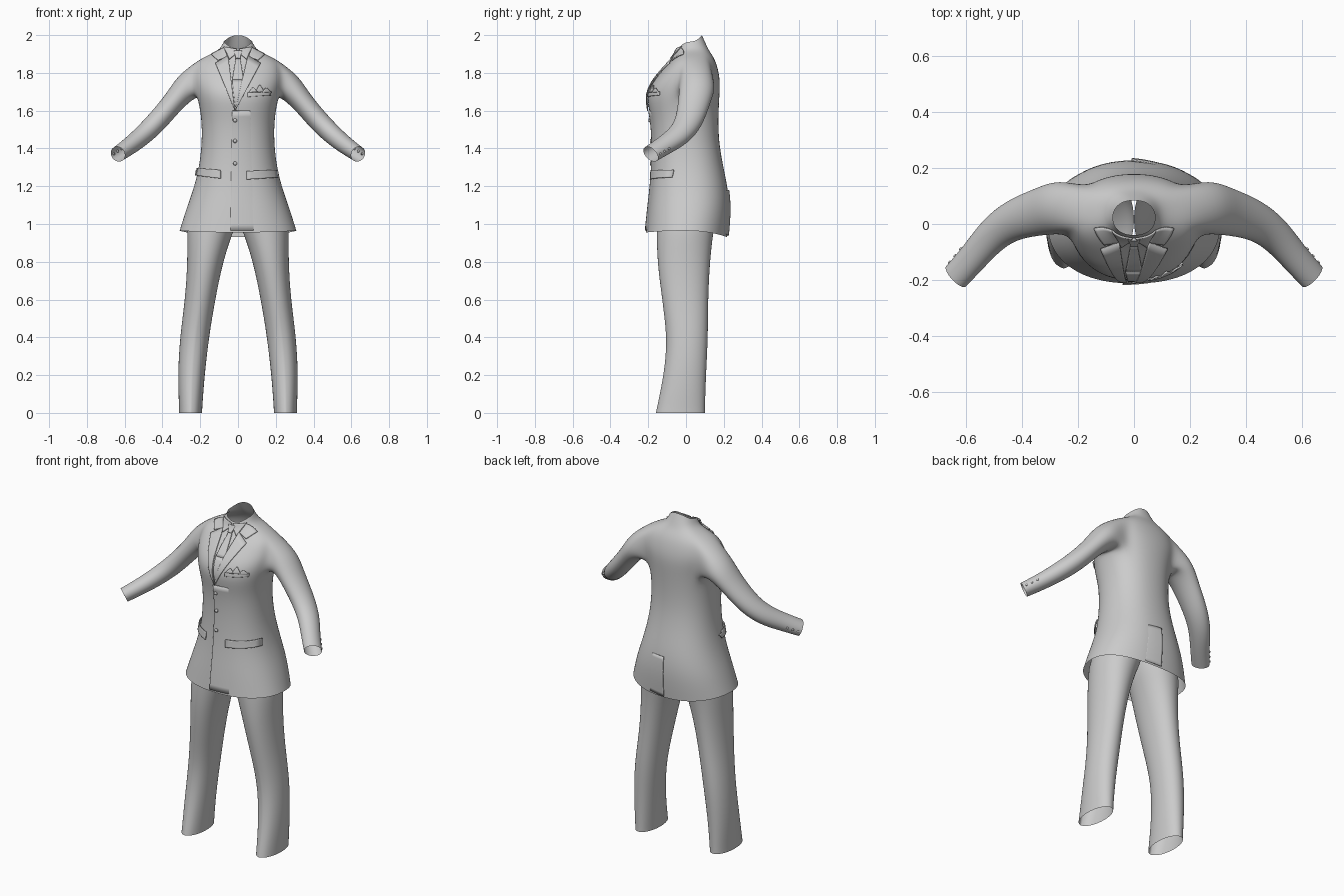
import bpy, bmesh, math
from mathutils import Vector
from mathutils.bvhtree import BVHTree

if "Cube" in bpy.data.objects:
    bpy.data.objects.remove(bpy.data.objects["Cube"])


def finish(bm, name, mods=()):
    bmesh.ops.recalc_face_normals(bm, faces=bm.faces)
    for f in bm.faces:
        f.smooth = True
    me = bpy.data.meshes.new(name)
    bm.to_mesh(me)
    bm.free()
    ob = bpy.data.objects.new(name, me)
    bpy.context.collection.objects.link(ob)
    for kind, props in mods:
        m = ob.modifiers.new(kind.title(), kind)
        for k, v in props.items():
            setattr(m, k, v)
    return ob


def spow(v, e):
    return math.copysign(abs(v) ** e, v)


def bridge(bm, a, b, closed):
    n = len(a)
    for i in range(n if closed else n - 1):
        bm.faces.new((a[i], a[(i + 1) % n], b[(i + 1) % n], b[i]))


SMOOTH = [('MIRROR', dict(use_axis=(True, False, False), merge_threshold=0.0005)),
          ('SUBSURF', dict(levels=2, render_levels=2))]

# Jacket half rings: z front, z side, z back, half width, y front, y back
RINGS = [
    (.955, .965, .93, .312, -.215, .22), (1.08, 1.08, 1.08, .276, -.203, .234),
    (1.20, 1.20, 1.20, .232, -.188, .222), (1.32, 1.32, 1.32, .204, -.180, .195),
    (1.44, 1.44, 1.44, .192, -.178, .175), (1.56, 1.56, 1.56, .194, -.186, .172),
    (1.67, 1.665, 1.67, .214, -.212, .178), (1.74, 1.74, 1.74, .232, -.185, .182),
    (1.80, 1.80, 1.80, .238, -.138, .176), (1.84, 1.865, 1.87, .218, -.10, .156),
    (1.88, 1.90, 1.915, .145, -.065, .125), (1.90, 1.925, 1.94, .095, -.052, .112),
    (1.93, 1.965, 2.0, .076, -.04, .085)]
# Sleeve sections: centre, depth radius, height radius
SLEEVE = [
    ((.270, .062, 1.730), .100, .078), ((.332, .045, 1.657), .088, .058),
    ((.430, .018, 1.540), .076, .058), ((.505, -.035, 1.468), .066, .054),
    ((.570, -.115, 1.415), .056, .048), ((.636, -.187, 1.370), .054, .043)]
COLS, J0, J1, R0, R1 = 12, 5, 9, 6, 9       # armhole columns and rows


def build_jacket():
    bm = bmesh.new()
    g = []
    for zf, zs, zb, rx, yf, yb in RINGS:
        row = []
        for j in range(COLS + 1):
            a = math.pi * (j / COLS - .5)
            s, c = math.sin(a), max(0, math.cos(a))
            if j in (0, COLS):
                c = 0
            z = zs + ((zf if s < 0 else zb) - zs) * s * s
            row.append(bm.verts.new((rx * c ** .88, (yf + yb) / 2 + (yb - yf) / 2 * spow(s, .9), z)))
        g.append(row)
    for r in range(len(g) - 1):
        for j in range(COLS):
            if not (R0 <= r < R1 and J0 <= j < J1):
                bm.faces.new((g[r][j], g[r][j + 1], g[r + 1][j + 1], g[r + 1][j]))
    # sleeve grows out of the armhole loop
    loop = ([g[R0][j] for j in range(J0, J1)] + [g[r][J1] for r in range(R0, R1)] +
            [g[R1][j] for j in range(J1, J0, -1)] + [g[r][J0] for r in range(R1, R0, -1)])
    n = len(loop)
    start = 1.5 * math.pi - (J1 - J0) * math.pi / n
    pts = [Vector((.21, .05, 1.77))] + [Vector(s[0]) for s in SLEEVE]
    for i, (_, rd, rh) in enumerate(SLEEVE, 1):
        t = (pts[min(i + 1, len(pts) - 1)] - pts[i - 1]).normalized()
        u = (Vector((0, 1, 0)) - t * t.y).normalized()
        w = t.cross(u)
        ring = []
        for k in range(n):
            a = start + 2 * math.pi * k / n
            ring.append(bm.verts.new(pts[i] + u * rd * math.cos(a) + w * rh * math.sin(a)))
        bridge(bm, loop, ring, True)
        loop = ring
    bmesh.ops.delete(bm, geom=[v for v in bm.verts if not v.link_faces], context='VERTS')
    return finish(bm, 'jacket', SMOOTH)


# Trouser sections: z, inner x, outer x, y front, y back
LEG = [(0, .19, .312, -.158, .102), (.03, .189, .312, -.152, .102), (.2, .177, .319, -.116, .107),
       (.4, .154, .308, -.096, .118), (.6, .121, .280, -.128, .118), (.8, .080, .267, -.154, .128),
       (.95, .030, .270, -.157, .145), (1.02, .0, .262, -.157, .16), (1.16, .0, .21, -.14, .175)]


def build_trousers():
    bm = bmesh.new()
    crease = bm.edges.layers.float.new('crease_edge')
    prev, n = None, 16
    for z, x0, x1, y0, y1 in LEG:
        ring = []
        for k in range(n):
            a = 2 * math.pi * k / n - math.pi / 2
            ring.append(bm.verts.new(((x0 + x1) / 2 + (x1 - x0) / 2 * 1.02 * spow(math.cos(a), .92),
                                      (y0 + y1) / 2 + (y1 - y0) / 2 * 1.01 * math.sin(a), z)))
        if prev:
            bridge(bm, prev, ring, True)
            if z < .7:
                bm.edges.get((prev[0], ring[0]))[crease] = .8
        prev = ring
    return finish(bm, 'trousers', [('MIRROR', dict(use_mirror_merge=False)), SMOOTH[1]])


jacket = build_jacket()
build_trousers()
bpy.context.view_layer.update()
tree = BVHTree.FromObject(jacket, bpy.context.evaluated_depsgraph_get())


def on_cloth(x, z, lift, side=-1):
    """Point lifted off the front (side -1) or back (side 1) of the jacket."""
    p, nrm, _, _ = tree.ray_cast(Vector((x, side * .6, z)), Vector((0, -side, 0)))
    if p is None:
        p, nrm, _, _ = tree.find_nearest(Vector((x, side * .03, z)))
    if nrm.y * side < 0:
        nrm = -nrm
    return p + nrm * lift


def patch(name, corners, lift0, lift1=None, thick=.006, side=-1, n=8):
    """Four-cornered x,z panel laid over the jacket, lift going from first to second side."""
    lift1 = lift0 if lift1 is None else lift1
    a, b, c, d = [Vector(p) for p in corners]
    bm = bmesh.new()
    prev = None
    for i in range(n + 1):
        v = i / n
        row = []
        for k in range(n + 1):
            u = k / n
            q = a.lerp(b, u).lerp(d.lerp(c, u), v)
            row.append(bm.verts.new(on_cloth(q.x, q.y, lift0 + (lift1 - lift0) * u, side)))
        if prev:
            bridge(bm, prev, row, False)
        prev = row
    bmesh.ops.remove_doubles(bm, verts=bm.verts, dist=.0002)
    return finish(bm, name, [('SOLIDIFY', dict(thickness=thick, offset=0))])


def button(name, pos, normal, r):
    bm = bmesh.new()
    bmesh.ops.create_cone(bm, cap_ends=True, segments=16, radius1=r, radius2=r * .8, depth=.008)
    ob = finish(bm, name)
    ob.location = pos
    ob.rotation_euler = Vector(normal).to_track_quat('Z', 'Y').to_euler()


# Lapels, jacket collar and shirt collar on both sides
for s, tag in ((1, 'left'), (-1, 'right')):
    def m(pts):
        return [(s * x, z) for x, z in pts]
    tip = (-.015 * s, 1.60)
    patch('lapel_' + tag, m([tip, tip, (.118, 1.845), (.052, 1.885)]), .009, n=10)
    patch('jacket_collar_' + tag, m([(.055, 1.882), (.105, 1.862), (.14, 1.893), (.07, 1.93)]), .007)
    patch('shirt_collar_' + tag, m([(.012, 1.895), (.045, 1.865), (.072, 1.935), (.006, 1.922)]), .010)

# Tie
patch('tie_knot', [(-.012, 1.872), (.012, 1.872), (.02, 1.912), (-.02, 1.912)], .009, thick=.01)
patch('tie_blade', [(-.03, 1.76), (.03, 1.76), (.012, 1.872), (-.012, 1.872)], .004)
patch('tie_tip', [(-.014, 1.62), (-.008, 1.62), (.03, 1.76), (-.03, 1.76)], .004)

# Front overlap and back vent
patch('front_overlap', [(-.04, .966), (.09, .966), (.07, 1.60), (-.03, 1.60)], .005, -.003, .005, n=20)
patch('back_vent', [(-.008, .94), (.10, .945), (.08, 1.18), (-.008, 1.18)], .006, -.003, .005, side=1, n=12)

# Hip pockets
patch('pocket_flap_left', [(.045, 1.235), (.205, 1.245), (.20, 1.285), (.045, 1.28)], .008, .010)
patch('pocket_flap_right', [(-.09, 1.24), (-.215, 1.255), (-.21, 1.295), (-.09, 1.285)], .008, .010)

# Breast pocket with folded handkerchief
patch('breast_pocket', [(.05, 1.672), (.17, 1.682), (.172, 1.702), (.05, 1.694)], .004)
for i, (x, h) in enumerate(((.078, .022), (.112, .034), (.145, .02))):
    patch('pocket_square_%d' % i, [(x - .024, 1.694), (x + .024, 1.698), (x + .003, 1.698 + h),
                                   (x - .003, 1.698 + h)], .008, n=4)

# Front buttons
for i, z in enumerate((1.55, 1.44, 1.32)):
    button('front_button_%d' % i, on_cloth(-.015, z, .009), (0, -1, 0), .011)

# Cuff buttons
for s in (1, -1):
    for i in range(3):
        k = i / 2
        p, nrm, _, _ = tree.find_nearest(Vector((s * (.70 - .04 * k), -.10 + .045 * k, 1.37 + .025 * k)))
        button('cuff_button_%d' % i, p, nrm if nrm.x * s > 0 else -nrm, .007)
